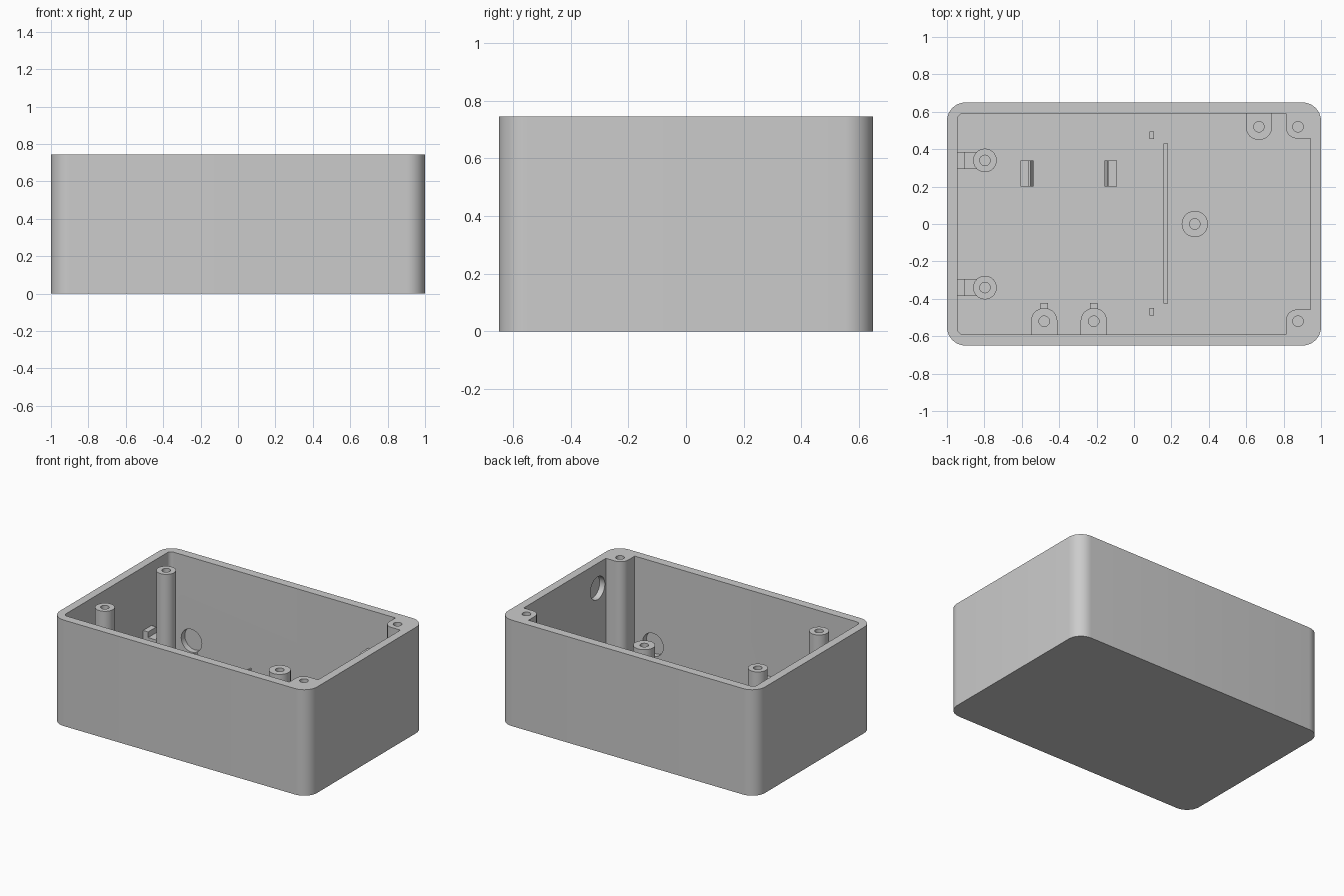
import bpy, bmesh, math
from mathutils import Vector, Matrix

old = bpy.data.objects.get("Cube")
if old:
    bpy.data.objects.remove(old, do_unlink=True)

grey = bpy.data.materials.new("light grey plastic")
grey.use_nodes = True
COLOR = (0.6, 0.6, 0.6, 1)
grey.diffuse_color = COLOR
grey.node_tree.nodes["Principled BSDF"].inputs["Base Color"].default_value = COLOR

FLOOR, TOP, SINK = 0.06, 0.745, 0.03
parts = []


def prism(name, pts, z0, z1, matrix=None):
    """Extrude a flat outline from z0 to z1."""
    bm = bmesh.new()
    face = bm.faces.new([bm.verts.new((x, y, z0)) for x, y in pts])
    res = bmesh.ops.extrude_face_region(bm, geom=[face])
    moved = [g for g in res["geom"] if isinstance(g, bmesh.types.BMVert)]
    bmesh.ops.translate(bm, vec=(0, 0, z1 - z0), verts=moved)
    bmesh.ops.recalc_face_normals(bm, faces=bm.faces)
    if matrix:
        bm.transform(matrix)
    mesh = bpy.data.meshes.new(name)
    bm.to_mesh(mesh)
    bm.free()
    mesh.materials.append(grey)
    ob = bpy.data.objects.new(name, mesh)
    bpy.context.collection.objects.link(ob)
    parts.append(ob)
    return ob


def rounded(corners, steps=10):
    """Fillet right-angle corners given as (x, y, radius)."""
    out = []
    for i, (x, y, r) in enumerate(corners):
        p = Vector((x, y))
        if r == 0:
            out.append(p)
            continue
        u = (Vector(corners[i - 1][:2]) - p).normalized()
        v = (Vector(corners[(i + 1) % len(corners)][:2]) - p).normalized()
        c = p + r * (u + v)
        for k in range(steps + 1):
            t = math.pi / 2 * k / steps
            out.append(c - r * (v * math.cos(t) + u * math.sin(t)))
    return out


def rect(x0, x1, y0, y1):
    return [(x0, y0), (x1, y0), (x1, y1), (x0, y1)]


def circle(x, y, r, n=40):
    return [(x + r * math.cos(math.tau * k / n), y + r * math.sin(math.tau * k / n))
            for k in range(n)]


def cut(ob, cutters):
    """Subtract cutters, bake the result and discard them."""
    for c in cutters:
        mod = ob.modifiers.new("cut", 'BOOLEAN')
        mod.operation, mod.solver, mod.object = 'DIFFERENCE', 'EXACT', c
    dg = bpy.context.evaluated_depsgraph_get()
    mesh = bpy.data.meshes.new_from_object(ob.evaluated_get(dg))
    ob.modifiers.clear()
    ob.data = mesh
    for c in cutters:
        parts.remove(c)
        bpy.data.objects.remove(c, do_unlink=True)


def screw_hole(x, y, z0, z1):
    return prism("hole_cutter", circle(x, y, 0.028, 24), z0, z1 + 0.05)


# Tray body: cavity outline leaves two full-height corner pillars on the +x side
W, D, PX, PY = 0.943, 0.59, 0.812, 0.457
body = prism("box_body", rounded([(-1, -0.65, 0.1), (1, -0.65, 0.1),
                                  (1, 0.65, 0.1), (-1, 0.65, 0.1)]), 0, TOP)
cavity = prism("cavity_cutter", rounded([
    (-W, -D, 0.03), (PX, -D, 0), (PX, -PY, 0.06), (W, -PY, 0),
    (W, PY, 0), (PX, PY, 0.06), (PX, D, 0), (-W, D, 0.03)]), FLOOR, TOP + 0.1)
cutters = [cavity] + [screw_hole(0.877, s * 0.52, 0.35, TOP) for s in (-1, 1)]

# Blind round recesses on the inside of the walls
for x, y, z, axis in ((-0.775, D, 0.16, 'X'), (0.67, -D, 0.16, 'X'), (W, -0.365, 0.57, 'Y')):
    m = Matrix.Translation((x, y, z)) @ Matrix.Rotation(math.pi / 2, 4, axis)
    cutters.append(prism("recess_cutter", circle(0, 0, 0.08), -0.04, 0.04, m))
cut(body, cutters)

# Tall posts by the -x wall, each with a stepped brace
for side, s in (("back", 1), ("front", -1)):
    y = s * 0.34
    post = prism(side + "_tall_post", circle(-0.797, y, 0.063), SINK, TOP)
    cut(post, [screw_hole(-0.797, y, 0.4, TOP)])
    prism(side + "_brace_block", rect(-0.96, -0.905, y - 0.046, y + 0.046), SINK, 0.30)
    prism(side + "_brace_ledge", rect(-0.906, -0.83, y - 0.046, y + 0.046), SINK, 0.26)

# Free-standing middle post
post = prism("middle_post", circle(0.325, 0, 0.07), SINK, 0.475)
cut(post, [screw_hole(0.325, 0, 0.2, 0.475)])


# Rounded screw bosses that grow out of the long walls
def wall_boss(name, x, s, z):
    boss = prism(name, rounded([(x - 0.07, s * 0.61, 0), (x + 0.07, s * 0.61, 0),
                                (x + 0.07, s * 0.45, 0.068), (x - 0.07, s * 0.45, 0.068)]),
                 SINK, z)
    cut(boss, [screw_hole(x, s * 0.52, FLOOR + 0.02, z)])


wall_boss("back_wall_boss", 0.668, 1, 0.475)
for name, x in (("left_front_boss", -0.215), ("right_front_boss", -0.48)):
    wall_boss(name, x, -1, 0.18)
    prism(name + "_tab", rect(x - 0.02, x + 0.02, -0.47, -0.423), SINK, 0.14)

# Facing snap clips: low foot, thin blade and a barbed tip
clip = [(0, SINK), (0.065, SINK), (0.055, 0.17), (0.068, 0.195), (0.053, 0.235),
        (0.043, 0.235), (0.043, 0.11), (0, 0.11)]
stand = Matrix.Rotation(math.pi / 2, 4, 'X')
for name, x, s in (("right_clip", -0.606, 1), ("left_clip", -0.09, -1)):
    prism(name, [(x + s * px, pz) for px, pz in clip], -0.34, -0.2, stand)

# Floor rail, its end nubs and the round pads
prism("floor_rail", rect(0.158, 0.181, -0.425, 0.43), SINK, 0.12)
for name, y in (("back_nub", 0.475), ("front_nub", -0.468)):
    prism(name, rect(0.083, 0.108, y - 0.02, y + 0.02), SINK, 0.10)
for i, (x, y) in enumerate(((0.29, 0.188), (-0.742, 0.003), (-0.35, -0.182))):
    prism("floor_pad_%d" % (i + 1), circle(x, y, 0.056), SINK, FLOOR + 0.008)

# Smooth the curved walls and keep the edges crisp
bpy.ops.object.select_all(action='DESELECT')
for ob in parts:
    ob.select_set(True)
bpy.context.view_layer.objects.active = body
bpy.ops.object.shade_smooth_by_angle(angle=math.radians(30))
